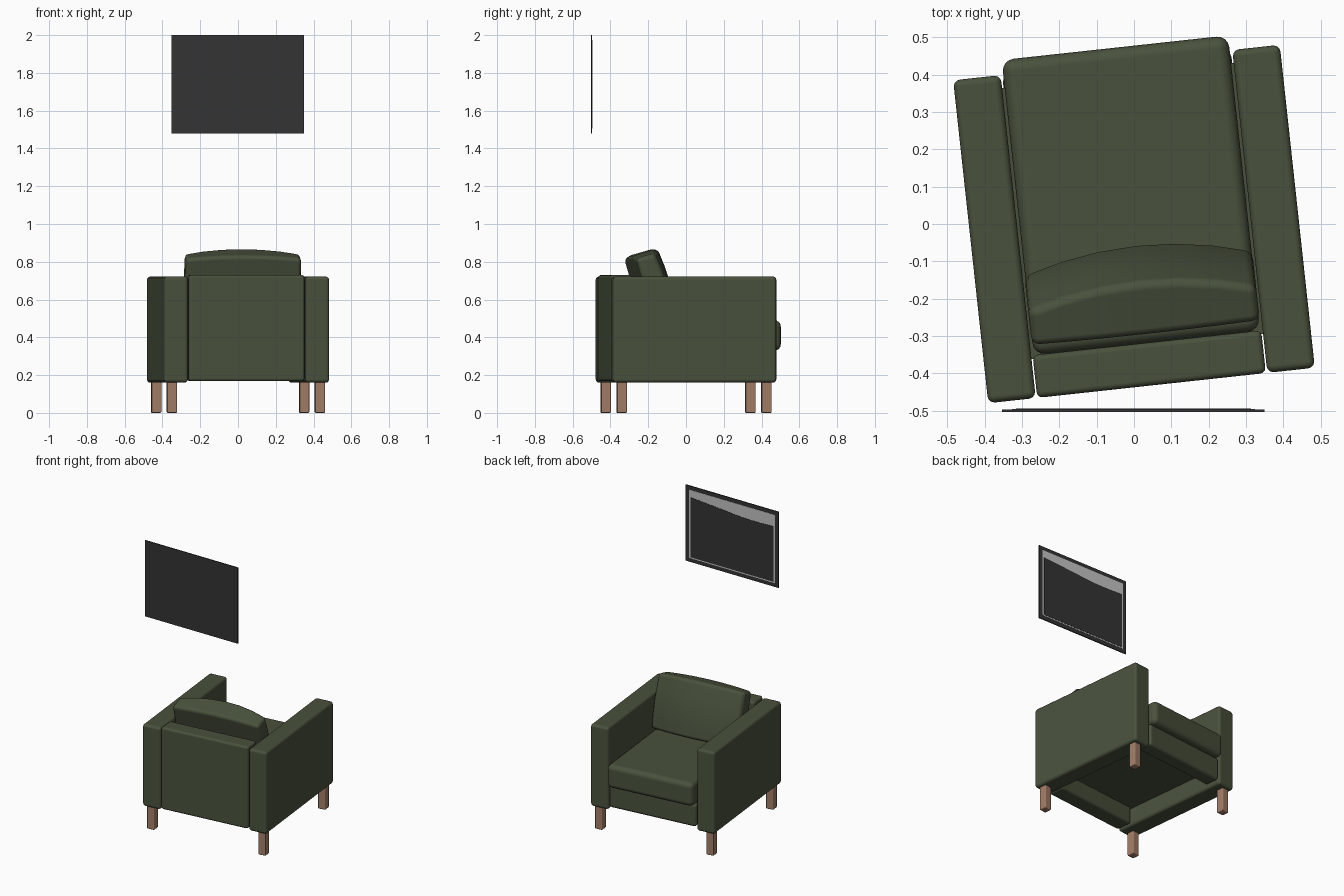
import bpy
import bmesh
import math
from mathutils import Matrix, Vector

cube = bpy.data.objects.get("Cube")
if cube:
    bpy.data.objects.remove(cube, do_unlink=True)


def material(name, rgb):
    mat = bpy.data.materials.new(name)
    mat.use_nodes = True
    mat.diffuse_color = (*rgb, 1)
    mat.node_tree.nodes["Principled BSDF"].inputs["Base Color"].default_value = (*rgb, 1)
    return mat


GREEN = material("green fabric", (0.066, 0.083, 0.046))
WOOD = material("brown wood", (0.36, 0.205, 0.135))
DARK = material("charcoal", (0.034, 0.034, 0.034))
GREY = material("light grey", (0.55, 0.55, 0.55))

# The chair is turned slightly about the vertical
TURN = Matrix.Rotation(math.radians(6.2), 4, "Z")


def finish(name, bm, mat, matrix=Matrix(), bevel=0.0, segments=3):
    bmesh.ops.recalc_face_normals(bm, faces=bm.faces)
    mesh = bpy.data.meshes.new(name)
    bm.to_mesh(mesh)
    bm.free()
    mesh.transform(matrix)
    mesh.materials.append(mat)
    obj = bpy.data.objects.new(name, mesh)
    bpy.context.collection.objects.link(obj)
    if bevel:
        mod = obj.modifiers.new("Rounded edges", "BEVEL")
        mod.width = bevel
        mod.segments = segments
        mod.limit_method = "ANGLE"
        mod.angle_limit = math.radians(50)
        mod.harden_normals = True
        bpy.ops.object.select_all(action="DESELECT")
        obj.select_set(True)
        bpy.context.view_layer.objects.active = obj
        bpy.ops.object.shade_smooth_by_angle(angle=math.radians(40))
    return obj


def box_mesh(low, high):
    low, high = Vector(low), Vector(high)
    bm = bmesh.new()
    bmesh.ops.create_cube(bm, size=1)
    for v in bm.verts:
        v.co = (low + high) / 2 + v.co * (high - low)
    return bm


def box(name, low, high, mat, matrix=TURN, bevel=0.0, segments=3):
    return finish(name, box_mesh(low, high), mat, matrix, bevel, segments)


# Arms and legs
for side, sx in (("left", 1), ("right", -1)):
    xs = sorted((0.312 * sx, 0.44 * sx))
    box(side + "_arm", (xs[0], -0.435, 0.16), (xs[1], 0.435, 0.722), GREEN, bevel=0.018)
    for end, sy in (("front", 1), ("back", -1)):
        x, y, r = 0.394 * sx, 0.385 * sy, 0.026
        box(f"{end}_{side}_leg", (x - r, y - r, 0), (x + r, y + r, 0.165), WOOD,
            bevel=0.006, segments=2)

# Back panel, seat base and front rail
box("back_panel", (-0.308, -0.435, 0.168), (0.308, -0.32, 0.73), GREEN, bevel=0.015)
box("seat_base", (-0.312, -0.33, 0.28), (0.312, 0.4, 0.335), GREEN)
box("front_rail", (-0.308, 0.33, 0.18), (0.308, 0.435, 0.335), GREEN, bevel=0.02)

# Seat cushion
box("seat_cushion", (-0.305, -0.32, 0.33), (0.305, 0.475, 0.49), GREEN,
    bevel=0.032, segments=4)

# Back cushion: domed on its front and top, leaning back
bm = box_mesh((-0.307, 0, 0), (0.307, 0.1, 0.355))
long_edges = [e for e in bm.edges if abs(e.verts[0].co.x - e.verts[1].co.x) > 0.1]
bmesh.ops.subdivide_edges(bm, edges=long_edges, cuts=5, use_grid_fill=True)
tall_edges = [e for e in bm.edges if abs(e.verts[0].co.z - e.verts[1].co.z) > 0.1]
bmesh.ops.subdivide_edges(bm, edges=tall_edges, cuts=3, use_grid_fill=True)
for v in bm.verts:
    crown = 1 - (v.co.x / 0.307) ** 2
    height = (v.co.z / 0.355 - 0.5) * 2
    if v.co.y > 0.05:
        v.co.y += 0.05 * crown + 0.015 * (1 - height ** 2)
    if height > 0.99:
        v.co.z += 0.015 * crown
lean = Matrix.Translation((0, -0.2, 0.475)) @ Matrix.Rotation(math.radians(16), 4, "X")
finish("back_cushion", bm, GREEN, TURN @ lean, 0.022)

# Wall picture: board, pale print, dark print area with a curved upper edge
box("picture_board", (-0.353, -0.504, 1.48), (0.35, -0.497, 2), DARK, Matrix())
box("picture_pale_print", (-0.327, -0.498, 1.506), (0.324, -0.4955, 1.974), GREY, Matrix())


def plate(name, outline, y, depth, mat):
    bm = bmesh.new()
    face = bm.faces.new([bm.verts.new((x, y, z)) for x, z in outline])
    new = bmesh.ops.extrude_face_region(bm, geom=[face])["geom"]
    moved = [g for g in new if isinstance(g, bmesh.types.BMVert)]
    bmesh.ops.translate(bm, verts=moved, vec=(0, depth, 0))
    return finish(name, bm, mat)


outline = [(-0.316, 1.514), (0.313, 1.514), (0.313, 1.925), (0.2, 1.916),
           (0.08, 1.906), (-0.03, 1.896), (-0.12, 1.891), (-0.22, 1.891), (-0.316, 1.895)]
plate("picture_dark_print", outline, -0.497, 0.003, DARK)
